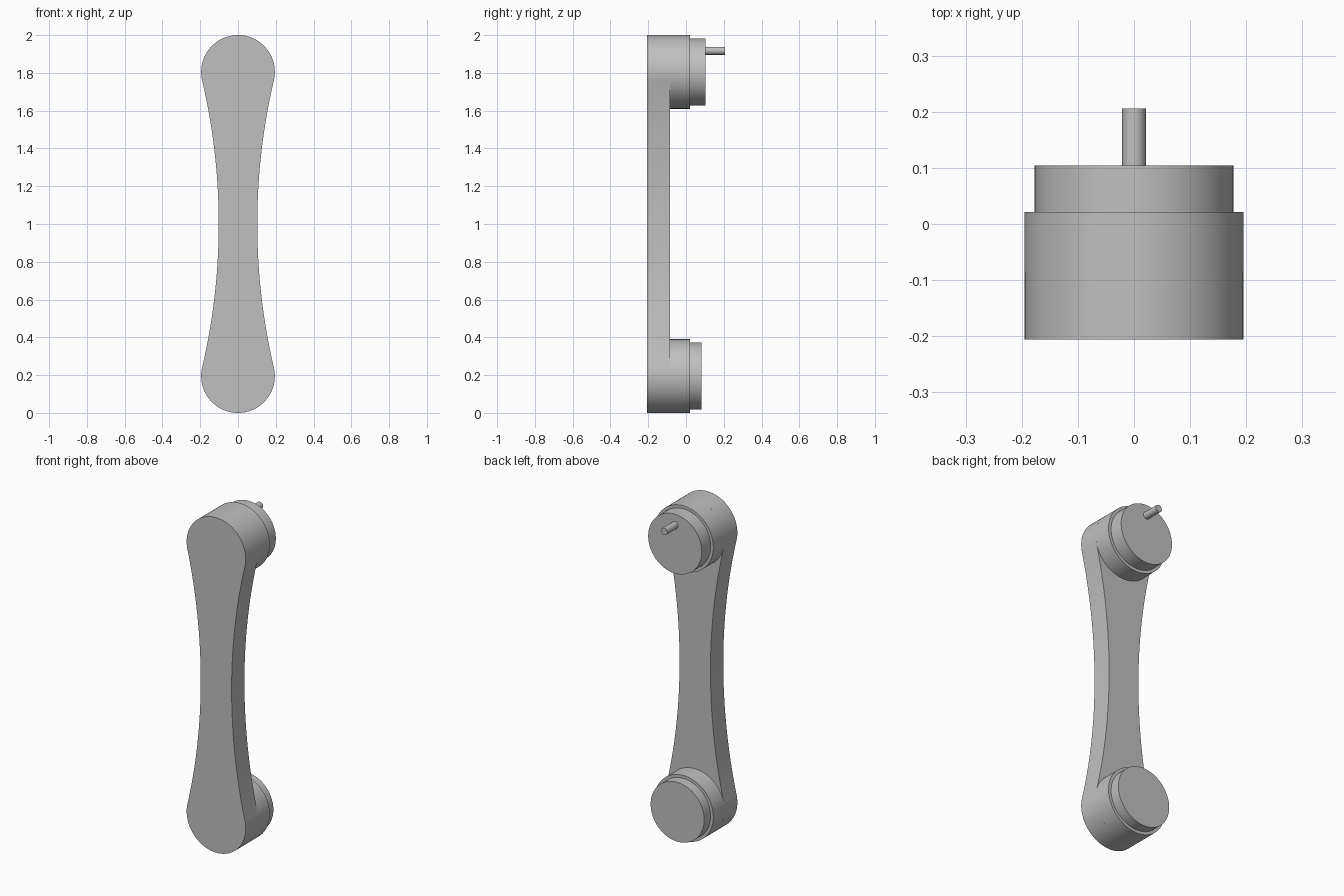
import bpy, bmesh
from math import pi, sin, cos, sqrt, atan2, radians

cube = bpy.data.objects.get("Cube")
if cube:
    bpy.data.objects.remove(cube, do_unlink=True)

GREY = (0.527, 0.527, 0.527, 1)
mat = bpy.data.materials.new("plain grey")
mat.use_nodes = True
mat.diffuse_color = GREY
bsdf = next(n for n in mat.node_tree.nodes if n.type == 'BSDF_PRINCIPLED')
bsdf.inputs["Base Color"].default_value = GREY

END_R = 0.195              # radius of the rounded ends
LOW_Z, TOP_Z = END_R, 2 - END_R
WAIST = 0.102              # half width at mid height
FRONT, PLATE_BACK, BOSS_BACK = -0.206, -0.085, 0.021


def arc(cx, cz, r, a0, a1, n):
    """Points along an arc in the x-z plane."""
    return [(cx + r * cos(a0 + (a1 - a0) * i / n),
             cz + r * sin(a0 + (a1 - a0) * i / n)) for i in range(n + 1)]


def prism(name, outline, y0, y1):
    """Extrude an x-z outline from y0 to y1."""
    bm = bmesh.new()
    face = bm.faces.new([bm.verts.new((x, y0, z)) for x, z in outline])
    out = bmesh.ops.extrude_face_region(bm, geom=[face], use_keep_orig=True)
    moved = [v for v in out["geom"] if isinstance(v, bmesh.types.BMVert)]
    bmesh.ops.translate(bm, verts=moved, vec=(0, y1 - y0, 0))
    bmesh.ops.recalc_face_normals(bm, faces=bm.faces)
    mesh = bpy.data.meshes.new(name)
    bm.to_mesh(mesh)
    bm.free()
    mesh.materials.append(mat)
    obj = bpy.data.objects.new(name, mesh)
    bpy.context.collection.objects.link(obj)
    bpy.ops.object.select_all(action='DESELECT')
    obj.select_set(True)
    bpy.context.view_layer.objects.active = obj
    bpy.ops.object.shade_smooth_by_angle(angle=radians(30))
    return obj


def disc(name, x, z, r, y0, y1, n=96):
    return prism(name, arc(x, z, r, 0, 2 * pi, n)[:-1], y0, y1)


# Arm: two round ends joined by concave sides tangent to them
rise = TOP_Z - 1
side_r = (WAIST**2 + rise**2 - END_R**2) / (2 * (END_R - WAIST))
tilt = atan2(rise, WAIST + side_r)
half = arc(0, TOP_Z, END_R, pi / 2, -tilt, 40)
half += arc(WAIST + side_r, 1, side_r, pi - tilt, pi + tilt, 48)[1:-1]
half += arc(0, LOW_Z, END_R, tilt, -pi / 2, 40)
outline = half + [(-x, z) for x, z in reversed(half[1:-1])]
prism("arm", outline, FRONT, PLATE_BACK)

# Bosses and narrower hubs at both ends
for label, z, hub_back in (("lower", LOW_Z, 0.081), ("upper", TOP_Z, 0.104)):
    disc(label + "_boss", 0, z, END_R, PLATE_BACK, BOSS_BACK)
    disc(label + "_hub", 0, z, 0.177, BOSS_BACK, hub_back)

# Off-centre crank pin on the upper hub
disc("crank_pin", 0, 1.917, 0.021, 0.104, 0.206, 32)
